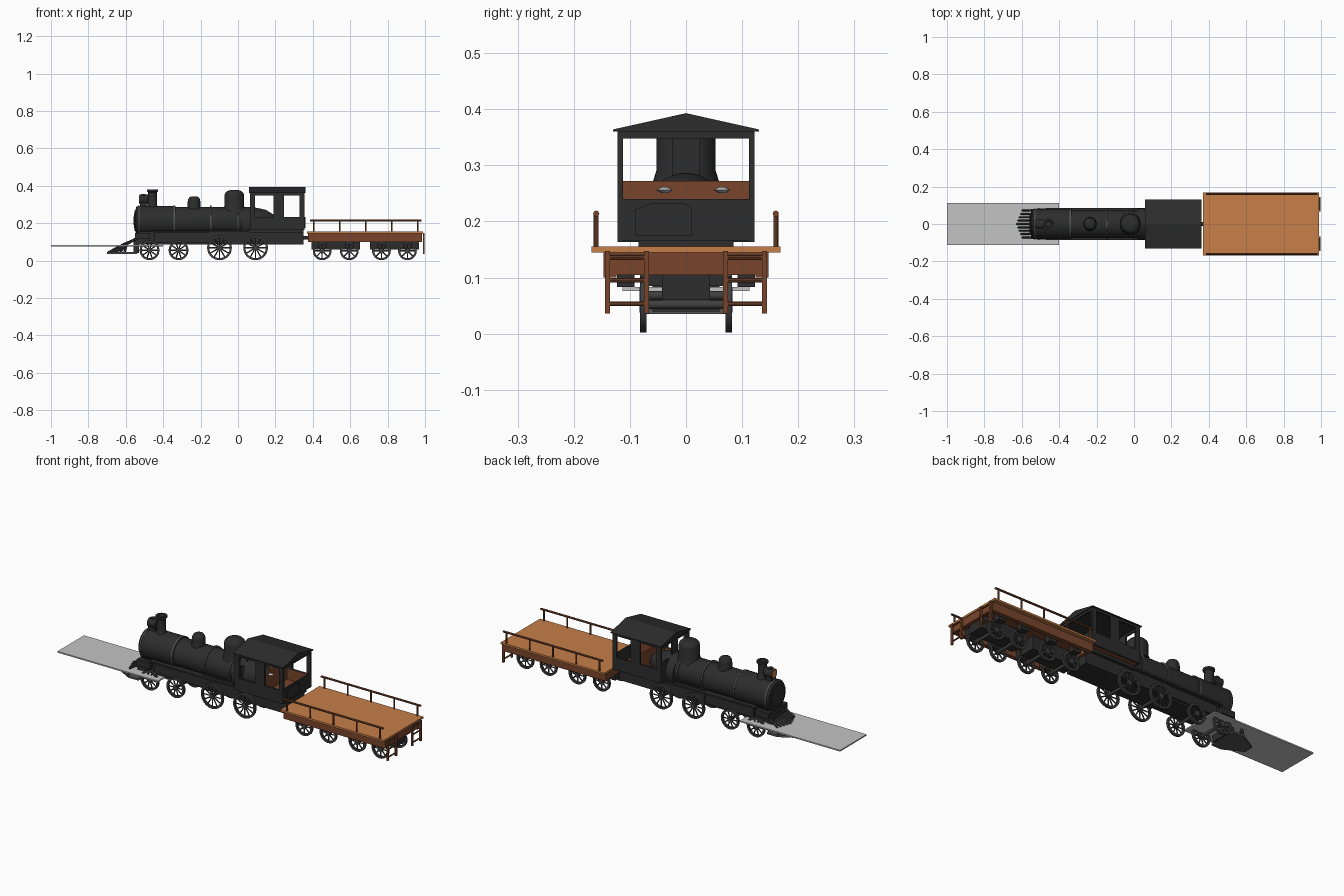
import bpy
import bmesh
from math import pi, sin, cos
from mathutils import Matrix, Vector

default = bpy.data.objects.get("Cube")
if default:
    bpy.data.objects.remove(default, do_unlink=True)


def material(name, red, green, blue):
    mat = bpy.data.materials.new(name)
    mat.use_nodes = True
    colour = (red, green, blue, 1)
    mat.diffuse_color = colour
    mat.node_tree.nodes["Principled BSDF"].inputs["Base Color"].default_value = colour
    return mat


black = material("black iron", .026, .026, .026)
steel = material("dark steel", .05, .05, .05)
band_grey = material("band grey", .09, .09, .09)
pale = material("pale grey", .55, .55, .55)
orange = material("orange planks", .57, .21, .065)
brown = material("brown timber", .19, .06, .025)


def finish(name, bm, mat, smooth=False):
    bmesh.ops.recalc_face_normals(bm, faces=bm.faces)
    mesh = bpy.data.meshes.new(name)
    bm.to_mesh(mesh)
    bm.free()
    mesh.materials.append(mat)
    obj = bpy.data.objects.new(name, mesh)
    bpy.context.collection.objects.link(obj)
    if smooth:
        bpy.ops.object.select_all(action="DESELECT")
        obj.select_set(True)
        bpy.context.view_layer.objects.active = obj
        bpy.ops.object.shade_smooth_by_angle(angle=pi / 5)
    return obj


def add_box(bm, x, y, z):
    size = Vector((x[1] - x[0], y[1] - y[0], z[1] - z[0]))
    middle = Vector((sum(x), sum(y), sum(z))) / 2
    matrix = Matrix.Translation(middle) @ Matrix.Diagonal(size).to_4x4()
    bmesh.ops.create_cube(bm, size=1, matrix=matrix)


def box(name, mat, x, y, z):
    """A box; a single number for y means half its width about the centre."""
    bm = bmesh.new()
    add_box(bm, x, y if isinstance(y, tuple) else (-y, y), z)
    return finish(name, bm, mat)


def pair(name, mat, x, y, z):
    """Two boxes, mirrored across the centre line."""
    box("right_" + name, mat, x, (-y[1], -y[0]), z)
    box("left_" + name, mat, x, y, z)


def add_rod(bm, start, end, radius, sides=8):
    start, end = Vector(start), Vector(end)
    way = end - start
    turn = way.to_track_quat("Z", "Y").to_matrix().to_4x4()
    bmesh.ops.create_cone(bm, cap_ends=True, segments=sides, radius1=radius, radius2=radius,
                          depth=way.length, matrix=Matrix.Translation((start + end) / 2) @ turn)


def rod(name, mat, start, end, radius, sides=8):
    bm = bmesh.new()
    add_rod(bm, start, end, radius, sides)
    return finish(name, bm, mat, True)


def add_lathe(bm, profile, origin, axis, sides=32, closed=False):
    """Spin (radius, distance) points round an axis."""
    turn = Vector(axis).to_track_quat("Z", "Y").to_matrix()
    rings = []
    for radius, along in profile:
        rings.append([bm.verts.new(Vector(origin) + turn @ Vector(
            (radius * cos(2 * pi * i / sides), radius * sin(2 * pi * i / sides), along)))
            for i in range(sides)])
    for a, b in zip(rings, rings[1:] + rings[:1] if closed else rings[1:]):
        for i in range(sides):
            j = (i + 1) % sides
            bm.faces.new((a[i], a[j], b[j], b[i]))
    if not closed:
        bm.faces.new(rings[0])
        bm.faces.new(rings[-1])


def lathe(name, mat, profile, origin, axis=(0, 0, 1)):
    bm = bmesh.new()
    add_lathe(bm, profile, origin, axis)
    return finish(name, bm, mat, True)


def prism(name, mat, outline, offset):
    """A flat outline pushed along an offset."""
    bm = bmesh.new()
    face = bm.faces.new([bm.verts.new(p) for p in outline])
    pushed = bmesh.ops.extrude_face_region(bm, geom=[face])["geom"]
    bmesh.ops.translate(bm, vec=offset, verts=[v for v in pushed if isinstance(v, bmesh.types.BMVert)])
    return finish(name, bm, mat)


def wheel_set(name, x, radius, spokes):
    """Axle with a spoked wheel at each end."""
    bm = bmesh.new()
    z = radius + .002
    add_rod(bm, (x, -.08, z), (x, .08, z), .008, 12)
    rim = [(radius, -.006), (radius, .006), (radius - .011, .006), (radius - .011, -.006)]
    for y in (-.076, .076):
        add_lathe(bm, rim, (x, y, z), (0, 1, 0), closed=True)
        add_rod(bm, (x, y - .007, z), (x, y + .007, z), .014, 16)
        for i in range(spokes):
            a = 2 * pi * i / spokes
            end = (x + cos(a) * (radius - .006), y, z + sin(a) * (radius - .006))
            add_rod(bm, (x, y, z), end, .0035, 6)
    finish(name, bm, steel, True)


# Boiler, smokebox and bands
lathe("smokebox", black, [(.062, -.012), (.072, -.01), (.08, 0), (.08, .2)], (-.535, 0, .213), (1, 0, 0))
lathe("smokebox_door", black, [(.056, 0), (.056, .012), (.02, .018)], (-.54, 0, .213), (-1, 0, 0))
lathe("boiler", black, [(.075, 0), (.075, .42), (.06, .49), (.035, .53)], (-.34, 0, .211), (1, 0, 0))
lathe("firebox_shell", black, [(.084, 0), (.084, .06)], (.02, 0, .2), (1, 0, 0))
for x in (-.53, -.34, -.147, .0):
    lathe("boiler_band", band_grey, [(.082, -.004), (.082, .004)], (x, 0, .212), (1, 0, 0))

# Chimney, domes and headlamp
lathe("chimney", black, [(.032, 0), (.023, .02), (.023, .085), (.029, .09), (.029, .1), (.018, .1), (.016, .07)],
      (-.457, 0, .28))


def dome(name, x, radius, top):
    profile = [(radius * 1.15, .265), (radius, .29)]
    profile += [(radius * (.45 + .55 * cos(a)), top - .03 + .03 * sin(a)) for a in (0, pi / 6, pi / 3, pi / 2)]
    lathe(name, black, profile, (x, 0, 0))


dome("sand_dome", -.235, .034, .343)
dome("steam_dome", -.02, .053, .376)
rod("headlamp", black, (-.527, 0, .327), (-.48, 0, .327), .025, 24)
rod("headlamp_lens", orange, (-.53, 0, .327), (-.526, 0, .327), .021, 24)
box("headlamp_bracket", black, (-.525, -.485), .018, (.28, .31))
box("headlamp_hood", black, (-.515, -.495), .012, (.34, .355))

# Engine frame, running boards and buffer beam
box("engine_frame", black, (-.53, .35), .058, (.085, .155))
box("firebox_skirt", black, (-.16, .35), .069, (.085, .165))
pair("running_board", black, (-.47, .07), (.055, .085), (.153, .162))
pair("cylinder_block", black, (-.45, -.16), (.045, .068), (.095, .15))
box("buffer_beam", black, (-.55, -.47), .08, (.115, .148))
box("cab_underframe", black, (.06, .35), .085, (.15, .168))

# Cab walls with open windows
box("cab_floor", brown, (.07, .35), .118, (.165, .172))
pair("cab_lower_wall", black, (.065, .355), (.112, .122), (.163, .232))
pair("cab_upper_wall", black, (.065, .355), (.112, .122), (.348, .364))
pair("cab_lining", brown, (.075, .345), (.11, .113), (.17, .231))
for x in ((.065, .092), (.19, .245), (.33, .355)):
    pair("cab_post", black, x, (.112, .122), (.23, .35))
box("cab_rear_wall", black, (.347, .355), .122, (.165, .24))
box("cab_rear_header", black, (.347, .355), .122, (.348, .364))
box("cab_front_wall", black, (.065, .073), .122, (.163, .27))
box("cab_front_header", black, (.065, .073), .122, (.348, .364))
box("cab_front_post", black, (.065, .073), .025, (.26, .35))
box("cab_bulkhead", brown, (.205, .215), .112, (.17, .272))
for y in (-.038, .064):
    lathe("bulkhead_handle", pale, [(.006, -.005), (.014, 0), (.006, .005)], (.222, y, .256))
prism("rear_wall_panel", black, [(.355, -.09, .175), (.355, .01, .175), (.355, .01, .225), (.355, -.005, .233),
                                 (.355, -.06, .233), (.355, -.09, .222)], (.005, 0, 0))
prism("cab_roof", black, [(.06, -.13, .36), (.06, .13, .36), (.06, .13, .364), (.06, 0, .393), (.06, -.13, .364)],
      (.3, 0, 0))

# Pilot with sloping slats, and the flat track plate ahead
prism("pilot_base", band_grey, [(-.7, -.025, .035), (-.7, .025, .035), (-.6, .08, .035), (-.54, .08, .035),
                                (-.54, -.08, .035), (-.6, -.08, .035)], (0, 0, .01))
bm = bmesh.new()
for i in range(-4, 5):
    reach = -.695 + .022 * abs(i)
    add_rod(bm, (reach, i * .018, .043), (-.61 + .004 * abs(i), i * .018, .088), .006, 6)
    add_rod(bm, (-.61 + .004 * abs(i), i * .018, .088), (-.54, i * .018, .118), .006, 6)
finish("pilot_slats", bm, steel)
box("pilot_back", black, (-.56, -.53), .06, (.04, .12))
box("track_plate", pale, (-1, -.4), .113, (.076, .083))

# Wheels of engine and wagon
for x in (-.473, -.318):
    wheel_set("leading_wheels", x, .053, 10)
for x in (-.099, .094):
    wheel_set("driving_wheels", x, .066, 12)
wagon_axles = (.45, .595, .767, .906)
for x in wagon_axles:
    wheel_set("wagon_wheels", x, .05, 8)
    pair("axle_box", black, (x - .022, x + .022), (.092, .123), (.083, .13))

# Wagon deck, sills and bogies
box("deck", orange, (.37, .99), .168, (.145, .155))
pair("side_sill", brown, (.375, .985), (.124, .147), (.1, .145))
box("deck_underside", brown, (.375, .985), .13, (.13, .145))
for x in (.375, .967):
    box("end_sill", brown, (x, x + .018), .13, (.105, .145))
for x in (.523, .837):
    box("bogie_frame", black, (x - .13, x + .13), .043, (.06, .13))
rod("coupling", black, (.34, 0, .122), (.4, 0, .122), .01, 12)

# Handrails along both sides
for side, y in (("right", -.16), ("left", .16)):
    bm = bmesh.new()
    add_rod(bm, (.385, y, .214), (.98, y, .214), .0055)
    for i in range(5):
        x = .405 + .139 * i
        add_rod(bm, (x, y, .15), (x, y, .214), .0045)
    finish(side + "_handrail", bm, brown, True)

# Ladders at the wagon end
for side in (-1, 1):
    bm = bmesh.new()
    for y in (.07, .14):
        middle = side * y
        add_box(bm, (.988, .998), (middle - .0045, middle + .0045), (.036, .147))
    for z in (.053, .095, .136):
        add_rod(bm, (.993, side * .07, z), (.993, side * .14, z), .004)
    finish("end_ladder", bm, brown)
